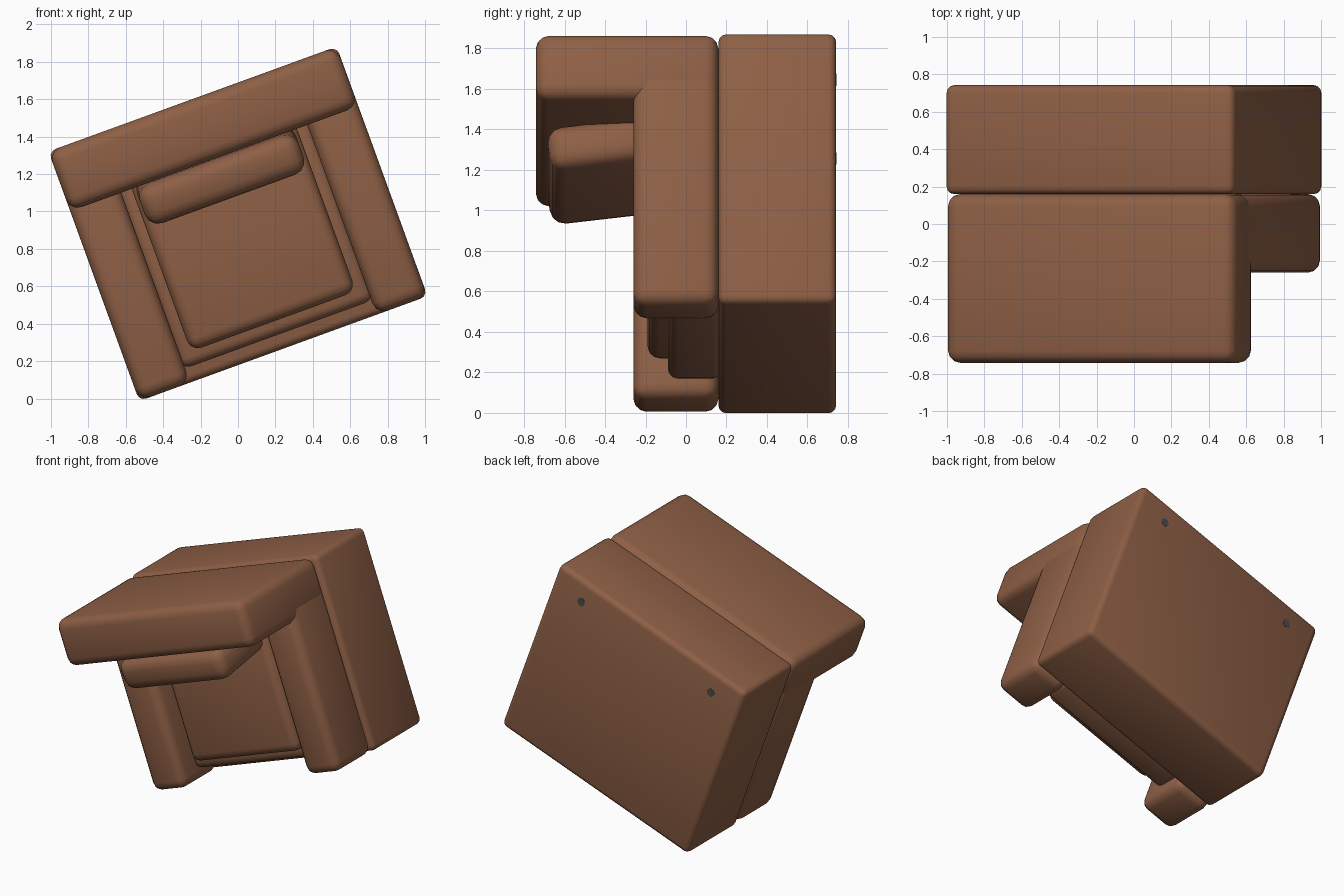
import bpy, bmesh
from math import radians
from mathutils import Matrix, Vector

if "Cube" in bpy.data.objects:
    bpy.data.objects.remove(bpy.data.objects["Cube"])

# The whole armchair lies on its back edge, rolled 20 degrees about y
TILT = Matrix.Translation((0, 0, 0.934)) @ Matrix.Rotation(radians(-20), 4, 'Y')


def material(name, color):
    m = bpy.data.materials.new(name)
    m.diffuse_color = color
    m.use_nodes = True
    m.node_tree.nodes["Principled BSDF"].inputs["Base Color"].default_value = m.diffuse_color
    return m


leather = material("brown_leather", (0.27, 0.115, 0.06, 1))
dark = material("dark_grey", (0.07, 0.07, 0.08, 1))


def finish(name, bm, mat, local):
    me = bpy.data.meshes.new(name)
    bm.to_mesh(me)
    bm.free()
    ob = bpy.data.objects.new(name, me)
    bpy.context.collection.objects.link(ob)
    me.materials.append(mat)
    ob.matrix_world = TILT @ local
    bpy.ops.object.select_all(action='DESELECT')
    ob.select_set(True)
    bpy.context.view_layer.objects.active = ob
    bpy.ops.object.shade_smooth_by_angle(angle=radians(40))
    return ob


def block(name, u, y, v, r, pitch=0):
    """Rounded box from (min, max) ranges along width, depth and height."""
    lo, hi = Vector((u[0], y[0], v[0])), Vector((u[1], y[1], v[1]))
    bm = bmesh.new()
    bmesh.ops.create_cube(bm, size=1)
    bmesh.ops.scale(bm, vec=hi - lo, verts=bm.verts)
    bmesh.ops.bevel(bm, geom=bm.edges[:], offset=r, segments=3,
                    profile=0.5, affect='EDGES')
    local = Matrix.Translation((lo + hi) / 2) @ Matrix.Rotation(radians(pitch), 4, 'X')
    return finish(name, bm, leather, local)


W, H = 0.82, 0.71   # half width and half height of the chair body

# Body
block("base", (-W, W), (0.16, 0.742), (-H, H), 0.04)
block("backrest", (-W, W), (-0.742, 0.16), (0.37, H), 0.065)

# Arms
for side, s in (("left", -1), ("right", 1)):
    block(side + "_arm", sorted((s * 0.53, s * W)), (-0.26, 0.16), (-H, 0.52), 0.065)

# Cushions
block("seat_deck", (-0.545, 0.545), (-0.09, 0.18), (-0.63, 0.45), 0.05)
block("seat_cushion", (-0.47, 0.47), (-0.19, 0.05), (-0.555, 0.42), 0.06)
block("back_cushion", (-0.452, 0.452), (-0.68, -0.14), (0.165, 0.39), 0.075, pitch=7)

# Feet, almost fully sunk into the base
for side, s in (("left", -1), ("right", 1)):
    bm = bmesh.new()
    bmesh.ops.create_cone(bm, cap_ends=True, segments=16, radius1=0.03,
                          radius2=0.03, depth=0.04)
    local = Matrix.Translation((s * 0.57, 0.7235, 0.55)) @ Matrix.Rotation(radians(90), 4, 'X')
    finish(side + "_foot", bm, dark, local)
